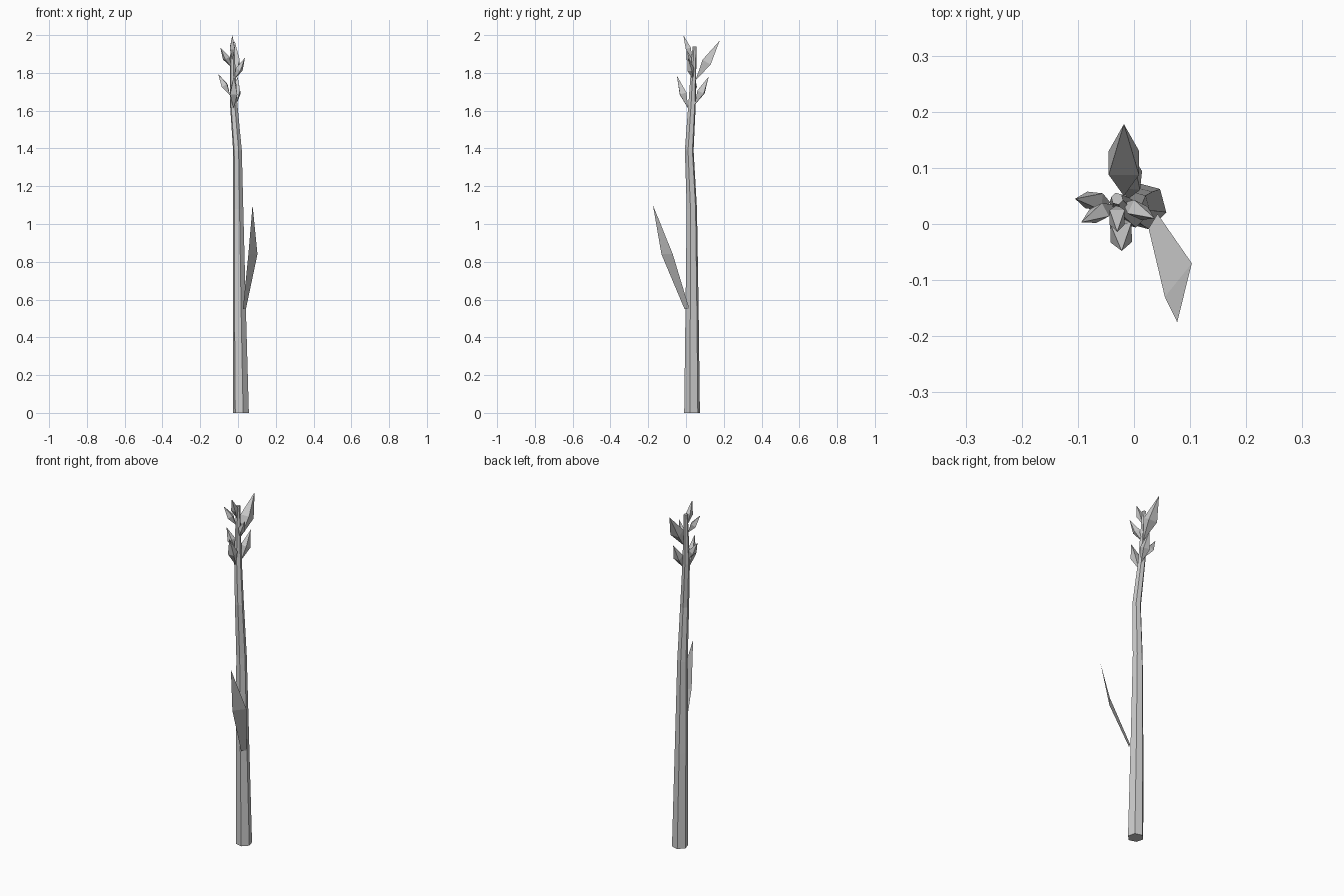
import bpy, bmesh, math
from mathutils import Vector

if "Cube" in bpy.data.objects:
    bpy.data.objects.remove(bpy.data.objects["Cube"])


def finish(name, bm):
    bmesh.ops.recalc_face_normals(bm, faces=bm.faces[:])
    mesh = bpy.data.meshes.new(name)
    bm.to_mesh(mesh)
    bm.free()
    obj = bpy.data.objects.new(name, mesh)
    bpy.context.collection.objects.link(obj)
    return obj


# Stem: six-sided tapering tube along a bent path (x, y, z, radius)
def build_stem():
    path = [(0.016, 0.032, 0.0, 0.043), (0.007, 0.032, 0.55, 0.036),
            (0.001, 0.031, 1.08, 0.028), (-0.003, 0.017, 1.39, 0.024),
            (-0.024, 0.033, 1.65, 0.020), (-0.030, 0.045, 1.94, 0.011)]
    bm = bmesh.new()
    rings = []
    for x, y, z, r in path:
        angles = [math.radians(60 * i - 15) for i in range(6)]
        rings.append([bm.verts.new((x + r * math.cos(a), y + r * math.sin(a), z))
                      for a in angles])
    for low, high in zip(rings, rings[1:]):
        for i in range(6):
            j = (i + 1) % 6
            bm.faces.new((low[i], low[j], high[j], high[i]))
    bm.faces.new(rings[0])
    bm.faces.new(rings[-1])
    finish("stem", bm)


# Bud: four-sided double pyramid from its base to its tip
def build_bud(name, base, tip, width, depth, middle=0.46):
    base, tip = Vector(base), Vector(tip)
    axis = (tip - base).normalized()
    side = axis.cross(Vector((0, 0, 1))).normalized()
    out = axis.cross(side).normalized()
    centre = base.lerp(tip, middle)
    bm = bmesh.new()
    b, t = bm.verts.new(base), bm.verts.new(tip)
    ring = [bm.verts.new(centre + side * sx * width / 2 + out * sy * depth / 2)
            for sx, sy in ((-1, -1), (1, -1), (1, 1), (-1, 1))]
    for i in range(4):
        bm.faces.new((ring[i], ring[(i + 1) % 4], t))
        bm.faces.new((ring[(i + 1) % 4], ring[i], b))
    finish(name, bm)


# Leaf: thin bent blade
def build_leaf():
    bm = bmesh.new()
    b1, b2, m1, m2, tip = [bm.verts.new(p) for p in (
        (0.026, -0.008, 0.55), (0.042, 0.018, 0.55),
        (0.055, -0.13, 0.84), (0.103, -0.07, 0.84), (0.077, -0.175, 1.10))]
    bm.faces.new((b1, b2, m2, m1))
    bm.faces.new((m1, m2, tip))
    finish("leaf", bm)


build_stem()
build_leaf()
buds = [
    ("bud_front", (-0.024, 0.012, 1.61), (-0.022, -0.048, 1.785), 0.038, 0.036),
    ("bud_back", (-0.010, 0.045, 1.63), (-0.002, 0.120, 1.78), 0.038, 0.038),
    ("bud_left_low", (-0.042, 0.038, 1.68), (-0.105, 0.045, 1.795), 0.030, 0.032),
    ("bud_left_high", (-0.035, 0.034, 1.83), (-0.094, 0.003, 1.935), 0.027, 0.030),
    ("bud_right", (-0.020, 0.038, 1.765), (0.037, 0.010, 1.88), 0.027, 0.030),
    ("bud_back_large", (-0.018, 0.050, 1.76), (-0.018, 0.178, 1.97), 0.054, 0.050),
    ("bud_top", (-0.030, 0.034, 1.87), (-0.030, -0.014, 2.0), 0.027, 0.028),
]
for args in buds:
    build_bud(*args)
